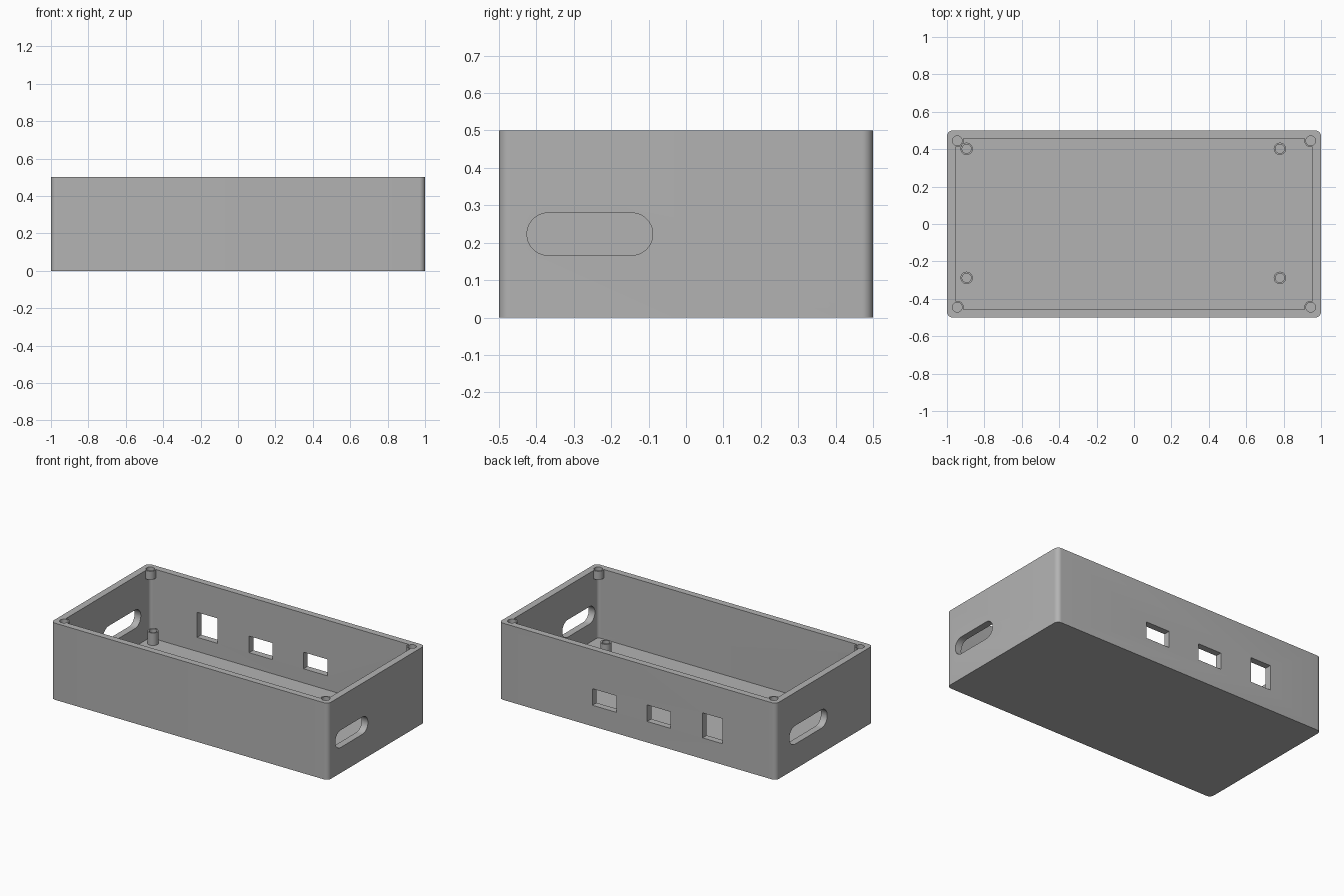
import bpy, bmesh, math
from mathutils import Matrix

if "Cube" in bpy.data.objects:
    bpy.data.objects.remove(bpy.data.objects["Cube"], do_unlink=True)

grey = bpy.data.materials.new("plain grey")
grey.use_nodes = True
COLOUR = (0.45, 0.45, 0.45, 1)
grey.diffuse_color = COLOUR
grey.node_tree.nodes["Principled BSDF"].inputs["Base Color"].default_value = COLOUR


def rounded_prism(name, width, depth, height, radius, location, axis="Z", steps=8):
    """Prism with rounded corners, rising from its location along an axis."""
    bm = bmesh.new()
    ring = []
    for corner, (sx, sy) in enumerate([(1, 1), (-1, 1), (-1, -1), (1, -1)]):
        for i in range(steps + 1):
            a = (corner + i / steps) * math.pi / 2
            ring.append(bm.verts.new((sx * (width / 2 - radius) + radius * math.cos(a),
                                      sy * (depth / 2 - radius) + radius * math.sin(a), 0)))
    bottom = bm.faces.new(ring)
    top = bmesh.ops.extrude_face_region(bm, geom=[bottom])["geom"]
    bmesh.ops.translate(bm, vec=(0, 0, height),
                        verts=[v for v in top if isinstance(v, bmesh.types.BMVert)])
    bmesh.ops.remove_doubles(bm, verts=bm.verts, dist=1e-5)
    bmesh.ops.recalc_face_normals(bm, faces=bm.faces)
    if axis == "X":  # width runs along y, depth along z
        turn = Matrix(((0, 0, 1), (1, 0, 0), (0, 1, 0)))
        bmesh.ops.transform(bm, matrix=turn.to_4x4(), verts=bm.verts)
    mesh = bpy.data.meshes.new(name)
    bm.to_mesh(mesh)
    bm.free()
    mesh.materials.append(grey)
    obj = bpy.data.objects.new(name, mesh)
    obj.location = location
    bpy.context.collection.objects.link(obj)
    return obj


def cylinder(name, radius, z0, z1, x, y):
    return rounded_prism(name, 2 * radius, 2 * radius, z1 - z0, radius, (x, y, z0))


def box(name, x0, x1, y0, y1, z0, z1):
    bm = bmesh.new()
    bmesh.ops.create_cube(bm, size=1)
    bmesh.ops.scale(bm, vec=(x1 - x0, y1 - y0, z1 - z0), verts=bm.verts)
    mesh = bpy.data.meshes.new(name)
    bm.to_mesh(mesh)
    bm.free()
    mesh.materials.append(grey)
    obj = bpy.data.objects.new(name, mesh)
    obj.location = ((x0 + x1) / 2, (y0 + y1) / 2, (z0 + z1) / 2)
    bpy.context.collection.objects.link(obj)
    return obj


def combine(target, tool, operation):
    """Apply a boolean and discard the tool object."""
    tool.hide_render = True
    mod = target.modifiers.new("combine", "BOOLEAN")
    mod.operation, mod.solver, mod.object = operation, "EXACT", tool
    bpy.context.view_layer.objects.active = target
    bpy.ops.object.modifier_apply(modifier=mod.name)
    bpy.data.objects.remove(tool, do_unlink=True)


HEIGHT, FLOOR = 0.5, 0.045

# Open tray with rounded corners
case = rounded_prism("enclosure_case", 2, 1, HEIGHT, 0.03, (0, 0, 0))
combine(case, rounded_prism("cavity", 1.91, 0.915, HEIGHT, 0.02, (0, 0, FLOOR)), "DIFFERENCE")

# Screw bosses under the rim corners
for x in (-0.945, 0.945):
    for y in (-0.445, 0.445):
        combine(case, cylinder("corner_boss", 0.034, 0.445, HEIGHT, x, y), "UNION")
        combine(case, cylinder("screw_hole", 0.026, 0.45, 0.6, x, y), "DIFFERENCE")

# Hollow board standoffs on the floor
for x in (-0.895, 0.78):
    for y in (-0.288, 0.402):
        combine(case, cylinder("standoff", 0.033, FLOOR - 0.02, 0.127, x, y), "UNION")
        combine(case, cylinder("standoff_hole", 0.024, FLOOR, 0.2, x, y), "DIFFERENCE")

# Port openings in the back wall
for x0, x1, top in ((-0.615, -0.47, 0.3), (-0.24, -0.07, 0.245), (0.153, 0.325, 0.245)):
    combine(case, box("port", x0, x1, 0.4, 0.6, 0.137, top), "DIFFERENCE")

# Rounded cable slots in the end walls
for x, y, length, tall in ((0.9, -0.257, 0.336, 0.113), (-1.1, 0.167, 0.39, 0.12)):
    combine(case, rounded_prism("cable_slot", length, tall, 0.2, tall / 2 - 0.0005,
                                (x, y, 0.223), "X", 10), "DIFFERENCE")

# Smooth the rounds, keep the edges sharp
bpy.ops.object.select_all(action="DESELECT")
case.select_set(True)
bpy.context.view_layer.objects.active = case
bpy.ops.object.shade_smooth_by_angle(angle=math.radians(30))
